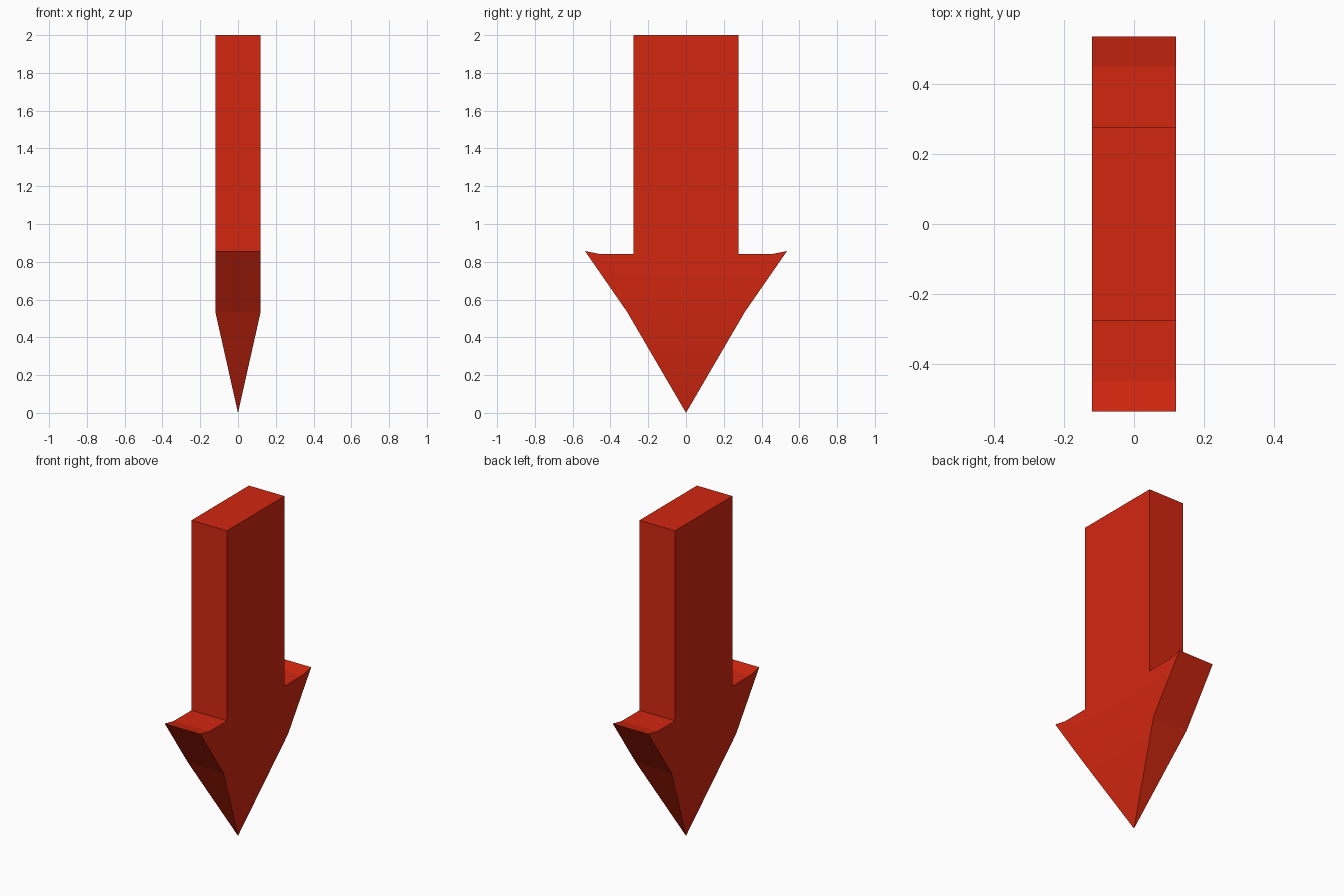
import bpy, bmesh

if "Cube" in bpy.data.objects:
    bpy.data.objects.remove(bpy.data.objects["Cube"])

HALF_T = 0.12                                   # half thickness of the arrow
# right half of the (y, z) outline, top to the start of the taper
half = [(0.277, 2.0), (0.277, 0.84), (0.45, 0.84), (0.535, 0.857), (0.312, 0.535)]
outline = half + [(-y, z) for y, z in reversed(half)]
n = len(outline)

bm = bmesh.new()
front = [bm.verts.new((HALF_T, y, z)) for y, z in outline]
back = [bm.verts.new((-HALF_T, y, z)) for y, z in outline]
tip = bm.verts.new((0, 0, 0))

# broad faces of shaft and barbed head, each tapering to the tip
a, b = len(half) - 1, len(half)
for ring in (front, back):
    for verts in (ring, (ring[a], ring[b], tip)):
        bm.faces.new(verts).smooth = True

# rim around the outline, open where the tip joins
for i in range(n):
    j = (i + 1) % n
    if i != a:
        bm.faces.new((front[i], front[j], back[j], back[i]))

# narrow sides of the pointed tip
for i in (a, b):
    bm.faces.new((front[i], back[i], tip))
bmesh.ops.recalc_face_normals(bm, faces=bm.faces)

mesh = bpy.data.meshes.new("arrow")
bm.to_mesh(mesh)
bm.free()
arrow = bpy.data.objects.new("arrow", mesh)
bpy.context.collection.objects.link(arrow)

# red paint
red = bpy.data.materials.new("red")
red.diffuse_color = (0.65, 0.02, 0.005, 1)
red.use_nodes = True
red.node_tree.nodes["Principled BSDF"].inputs["Base Color"].default_value = red.diffuse_color
mesh.materials.append(red)
